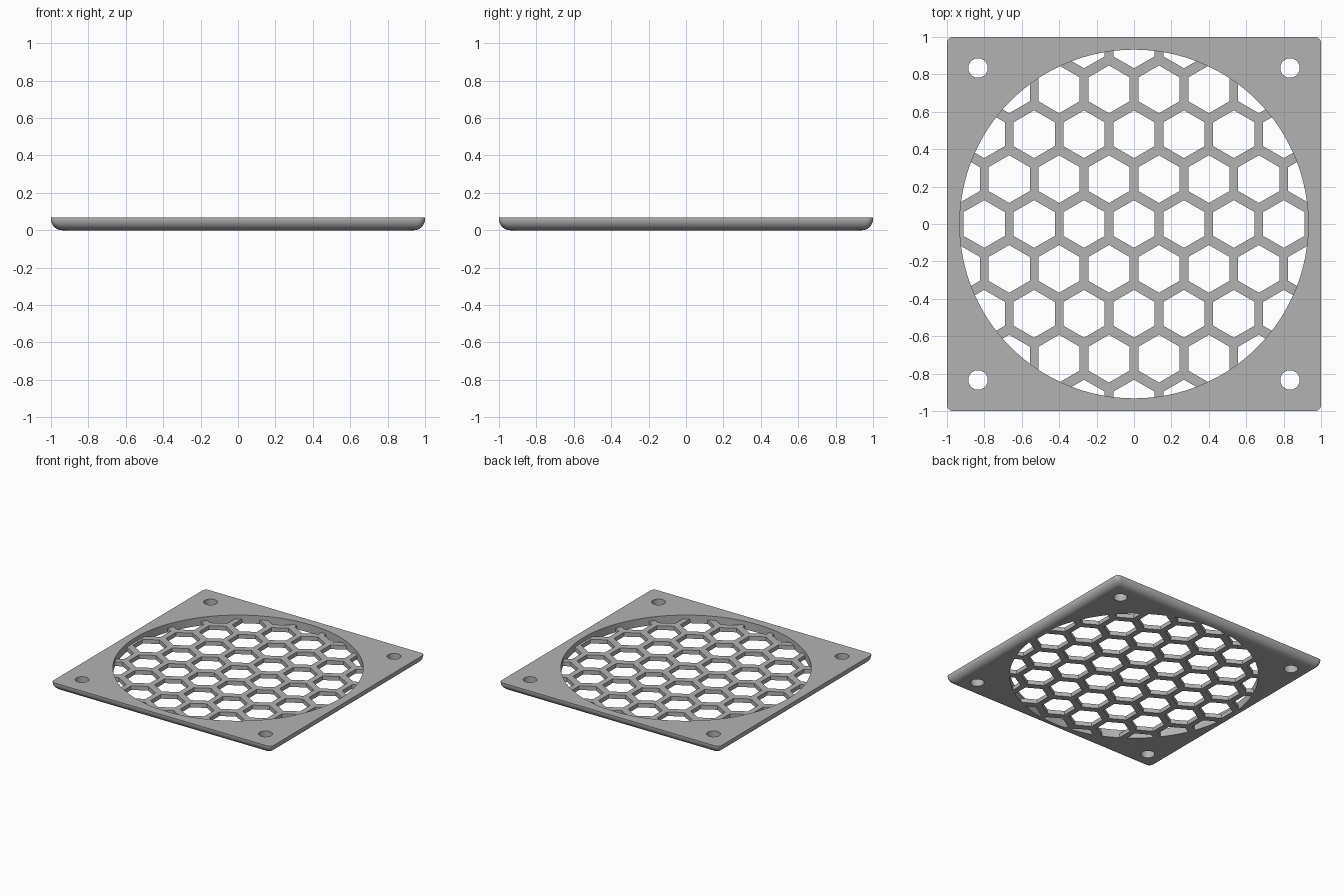
import bpy, bmesh
from math import pi, sin, cos, radians, hypot

cube = bpy.data.objects.get("Cube")
if cube:
    bpy.data.objects.remove(cube, do_unlink=True)

THICK = 0.067        # frame height
GRID_TOP = 0.034     # honeycomb height
HOLE_R = 0.932       # big opening
FILLET = 0.06        # rounded lower edge
CORNER = 0.033       # plan corner radius
PITCH_X, PITCH_Y, HEX_R = 0.267, 0.24, 0.1275

grey = bpy.data.materials.new("light_grey")
grey.use_nodes = True
colour = (0.45, 0.45, 0.45, 1)
grey.diffuse_color = colour
grey.node_tree.nodes["Principled BSDF"].inputs["Base Color"].default_value = colour


def circle(r, n, x=0, y=0, turn=0):
    return [(x + r * cos(turn + 2 * pi * i / n), y + r * sin(turn + 2 * pi * i / n)) for i in range(n)]


def rounded_square(half, r, steps=6):
    points = []
    for k, (sx, sy) in enumerate([(1, 1), (-1, 1), (-1, -1), (1, -1)]):
        for i in range(steps + 1):
            a = pi / 2 * (k + i / steps)
            points.append((sx * (half - r) + r * cos(a), sy * (half - r) + r * sin(a)))
    return points


def loft(bm, layers):
    """Closed solid through a stack of (outline, z) layers."""
    rings = [[bm.verts.new((x, y, z)) for x, y in outline] for outline, z in layers]
    for low, high in zip(rings, rings[1:]):
        n = len(low)
        for i in range(n):
            j = (i + 1) % n
            bm.faces.new((low[i], low[j], high[j], high[i]))
    bm.faces.new(rings[0][::-1])
    bm.faces.new(rings[-1])


def make_object(name, solids):
    bm = bmesh.new()
    for layers in solids:
        loft(bm, layers)
    mesh = bpy.data.meshes.new(name)
    bm.to_mesh(mesh)
    bm.free()
    mesh.materials.append(grey)
    obj = bpy.data.objects.new(name, mesh)
    bpy.context.collection.objects.link(obj)
    return obj


def cut(obj, outlines):
    """Cut straight holes through an object, then remove the cutter."""
    cutter = make_object("cutter", [[(o, -0.1), (o, 0.2)] for o in outlines])
    cutter.hide_render = True
    mod = obj.modifiers.new("holes", "BOOLEAN")
    mod.operation, mod.solver, mod.object = "DIFFERENCE", "EXACT", cutter
    bpy.context.view_layer.update()
    graph = bpy.context.evaluated_depsgraph_get()
    mesh = bpy.data.meshes.new_from_object(obj.evaluated_get(graph))
    obj.modifiers.clear()
    obj.data = mesh
    bpy.data.objects.remove(cutter, do_unlink=True)


def shade(obj):
    """Smooth the curved walls and keep the level faces flat."""
    bpy.ops.object.select_all(action="DESELECT")
    obj.select_set(True)
    bpy.context.view_layer.objects.active = obj
    bpy.ops.object.shade_smooth_by_angle(angle=radians(30))
    for face in obj.data.polygons:
        if abs(face.normal.z) > 0.9999:
            face.use_smooth = False


# Square frame with a rounded lower edge, a round opening and four screw holes
layers = []
for i in range(9):
    a = pi / 2 * i / 8
    half = 1 - FILLET + FILLET * sin(a)
    layers.append((rounded_square(half, CORNER), FILLET * (1 - cos(a))))
layers.append((rounded_square(1, CORNER), THICK))
frame = make_object("frame", [layers])
screws = [circle(0.052, 32, sx * 0.834, sy * 0.834) for sx in (-1, 1) for sy in (-1, 1)]
cut(frame, [circle(HOLE_R, 128)] + screws)
shade(frame)

# Thinner honeycomb disc, flush with the underside of the frame
disc = circle(HOLE_R, 128)
honeycomb = make_object("honeycomb_grille", [[(disc, 0), (disc, GRID_TOP)]])
cells = []
for row in range(-4, 5):
    for col in range(-4, 5):
        x = (col + 0.5 * (row % 2)) * PITCH_X
        y = row * PITCH_Y
        if hypot(x, y) < HOLE_R + HEX_R:
            cells.append(circle(HEX_R, 6, x, y, pi / 2))
cut(honeycomb, cells)
shade(honeycomb)
